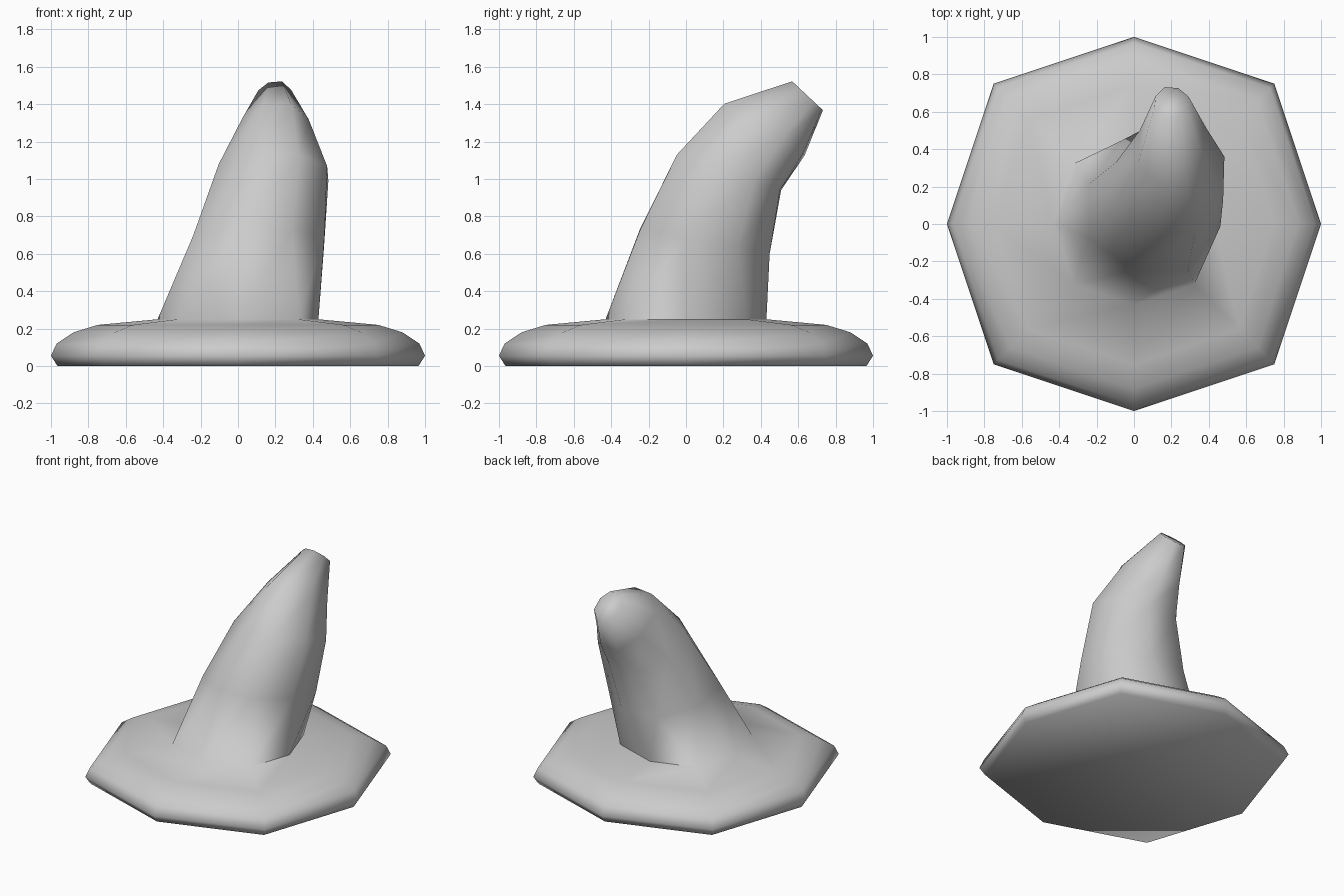
import bpy, bmesh
from math import cos, sin, radians
from mathutils import Matrix, Vector

if "Cube" in bpy.data.objects:
    bpy.data.objects.remove(bpy.data.objects["Cube"])

# Octagon with slightly pushed-out diagonals
OCT = [(1, 0), (.75, .75), (0, 1), (-.75, .75), (-1, 0), (-.75, -.75), (0, -1), (.75, -.75)]


def ring(bm, cx, cy, cz, rx, ry, slope=0, twist=0):
    """Eight-sided ring, twisted about z and tilted front to back."""
    t = radians(twist)
    verts = []
    for u, v in OCT:
        dx = rx * (u * cos(t) - v * sin(t))
        dy = ry * (u * sin(t) + v * cos(t))
        verts.append(bm.verts.new((cx + dx, cy + dy, cz + slope * dy)))
    return verts


bm = bmesh.new()

# Rounded brim: (radius, height)
brim = [(.965, 0), (1, .055), (.97, .12), (.88, .18), (.75, .22), (.43, .25)]
rings = [ring(bm, 0, 0, z, r, r) for r, z in brim]

# Leaning, twisting crown: centre, radii, tilt, twist
crown = [
    (.11, .10, .665, .37, .365, -.186, -18),
    (.19, .23, 1.035, .305, .29, -.34, -20),
    (.205, .42, 1.265, .187, .22, -.64, -22),
    (.2, .65, 1.445, .092, .083, -.94, -24),
]
rings += [ring(bm, *c) for c in crown]

# Side walls, underside and blunt tip
for a, b in zip(rings, rings[1:]):
    for i in range(8):
        j = (i + 1) % 8
        bm.faces.new((a[i], a[j], b[j], b[i]))
bm.faces.new(rings[0][::-1])
bm.faces.new(rings[-1])

mesh = bpy.data.meshes.new("pointed_hat")
bm.to_mesh(mesh)
bm.free()
hat = bpy.data.objects.new("pointed_hat", mesh)
bpy.context.collection.objects.link(hat)

# Smooth surface with a crisp underside edge
bpy.context.view_layer.objects.active = hat
hat.select_set(True)
bpy.ops.object.shade_smooth_by_angle(angle=radians(75))
